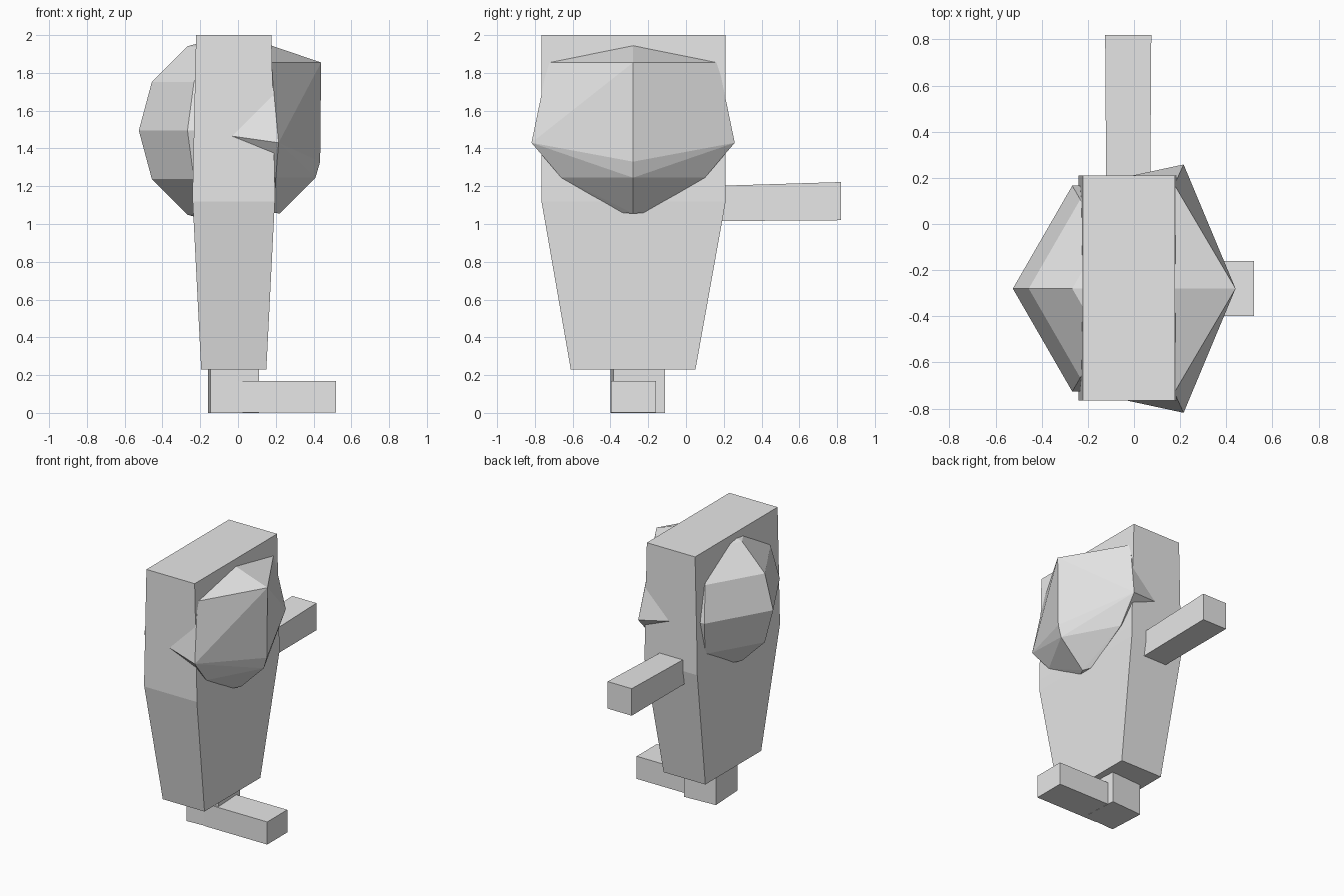
import bpy, bmesh, math

if "Cube" in bpy.data.objects:
    bpy.data.objects.remove(bpy.data.objects["Cube"])

grey = bpy.data.materials.new("plain_grey")
grey.diffuse_color = (0.8, 0.8, 0.8, 1)
grey.use_nodes = True
grey.node_tree.nodes["Principled BSDF"].inputs["Base Color"].default_value = grey.diffuse_color
CY = -0.28  # depth of the body's middle plane


def finish(bm, name):
    bmesh.ops.recalc_face_normals(bm, faces=bm.faces[:])
    mesh = bpy.data.meshes.new(name)
    bm.to_mesh(mesh)
    bm.free()
    mesh.materials.append(grey)
    obj = bpy.data.objects.new(name, mesh)
    bpy.context.collection.objects.link(obj)
    return obj


def loft(name, rings):
    """Join a stack of four-cornered rings and close both ends."""
    bm = bmesh.new()
    rows = [[bm.verts.new(p) for p in ring] for ring in rings]
    for a, b in zip(rows, rows[1:]):
        for i in range(4):
            j = (i + 1) % 4
            bm.faces.new((a[i], a[j], b[j], b[i]))
    bm.faces.new(rows[0])
    bm.faces.new(rows[-1])
    return finish(bm, name)


def rect(x0, x1, y0, y1, z):
    return [(x0, y0, z), (x1, y0, z), (x1, y1, z), (x0, y1, z)]


def faceted(name, points):
    """Wrap points in a faceted solid."""
    bm = bmesh.new()
    for p in points:
        bm.verts.new(p)
    res = bmesh.ops.convex_hull(bm, input=bm.verts[:])
    loose = {g for g in res["geom_interior"] + res["geom_unused"]
             if isinstance(g, bmesh.types.BMVert)}
    bmesh.ops.delete(bm, geom=list(loose), context='VERTS')
    bmesh.ops.dissolve_limit(bm, angle_limit=math.radians(1),
                             verts=bm.verts[:], edges=bm.edges[:])
    return finish(bm, name)


# Tapered body slab
loft("body", [rect(-0.195, 0.15, -0.61, 0.05, 0.23),
              rect(-0.24, 0.195, -0.765, 0.21, 1.12),
              rect(-0.24, 0.195, -0.765, 0.21, 1.2),
              rect(-0.222, 0.177, -0.765, 0.21, 2.0)])

# Arm reaching backwards, slightly flared
loft("arm", [[(-0.12, 0.1, 1.015), (0.07, 0.1, 1.015), (0.07, 0.1, 1.2), (-0.12, 0.1, 1.2)],
             [(-0.125, 0.82, 1.02), (0.075, 0.82, 1.02), (0.075, 0.82, 1.222), (-0.125, 0.82, 1.222)]])

# Leg stub, turned slightly about the vertical, and the long foot
corners = [(-0.145, -0.4), (0.11, -0.385), (0.095, -0.11), (-0.16, -0.125)]
loft("leg", [[(x, y, z) for x, y in corners] for z in (0, 0.26)])
loft("foot", [rect(0.0, 0.52, -0.398, -0.16, z) for z in (0.001, 0.17)])

# Pointed visor: centre ridge plus mirrored side corners
visor = [(0.175, CY, 1.945), (0.44, CY, 1.855), (0.435, CY, 1.33),
         (0.41, CY, 1.245), (0.22, CY, 1.055)]
for s in (-1, 1):
    for x, half, z in [(0.175, 0.45, 1.855), (0.215, 0.538, 1.43), (-0.1, 0.47, 1.475),
                       (0.2, 0.38, 1.245), (0.19, 0.06, 1.06)]:
        visor.append((x, CY + s * half, z))
faceted("visor", visor)

# Half of a six-sided ball on the other side
R, CX, CZ = 0.515, -0.01, 1.495
shell = [(-0.15, CY, CZ + s * 0.478) for s in (-1, 1)]
for lat in (-60, -30, 0, 30, 60):
    r, z = R * math.cos(math.radians(lat)), CZ + R * math.sin(math.radians(lat))
    shell.append((CX - r, CY, z))
    for s in (-1, 1):
        y = CY + s * r * math.sin(math.radians(60))
        shell.append((CX - r / 2, y, z))
        if abs(lat) < 60:
            shell.append((-0.15, y, z))
faceted("shell", shell)
